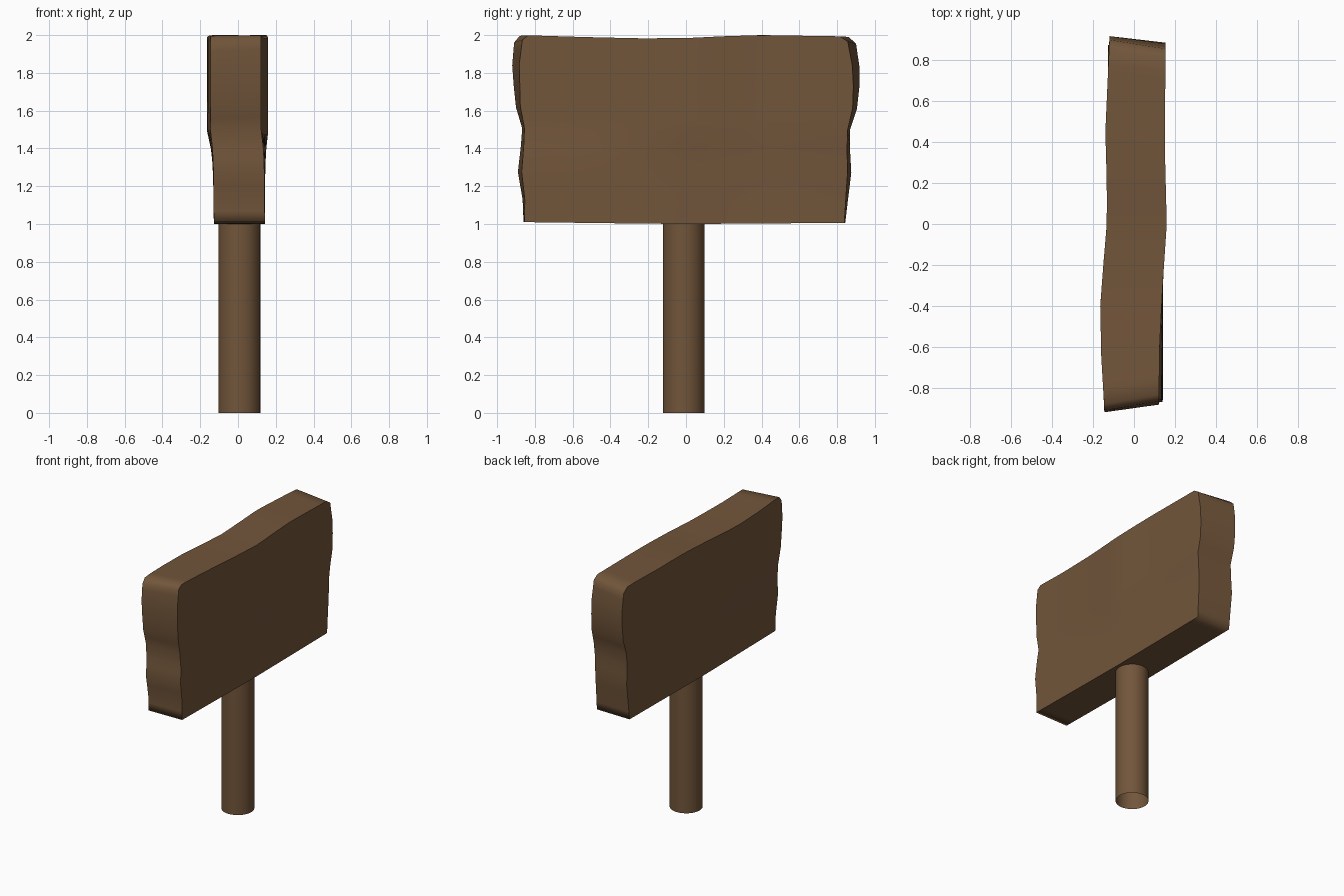
import bpy, bmesh, math

if "Cube" in bpy.data.objects:
    bpy.data.objects.remove(bpy.data.objects["Cube"])

wood = bpy.data.materials.new("brown wood")
wood.diffuse_color = (0.168, 0.092, 0.043, 1)
wood.use_nodes = True
wood.node_tree.nodes["Principled BSDF"].inputs["Base Color"].default_value = wood.diffuse_color


def interp(pts, t):
    if t <= pts[0][0]:
        return pts[0][1]
    for (a, p), (b, q) in zip(pts, pts[1:]):
        if t <= b:
            return p + (q - p) * (t - a) / (b - a)
    return pts[-1][1]


def finish(name, bm):
    me = bpy.data.meshes.new(name)
    bm.to_mesh(me)
    bm.free()
    me.materials.append(wood)
    ob = bpy.data.objects.new(name, me)
    bpy.context.collection.objects.link(ob)
    return ob


# Board: wavy profiles read along z (ends) and along y (faces, top, bottom)
left = [(1, -.86), (1.12, -.865), (1.27, -.89), (1.4, -.875), (1.5, -.867), (1.62, -.9),
        (1.74, -.912), (1.85, -.92), (1.975, -.91), (2, -.88)]
right = [(1, .843), (1.12, .857), (1.27, .875), (1.4, .868), (1.5, .868), (1.62, .905),
         (1.74, .918), (1.85, .918), (1.975, .9), (2, .86)]
end_skew = [(1, .005), (1.27, .02), (1.5, .012), (1.7, .03), (2, .045)]
top = [(-.91, 1.985), (-.87, 2), (-.55, 1.99), (-.25, 1.983), (0, 1.984), (.2, 1.994), (.4, 2), (.85, 1.993), (.9, 1.98)]
bottom = [(-.86, 1.01), (-.3, 1.003), (0, 1), (.84, 1.006)]
back_top = [(-.9, -.145), (-.65, -.16), (-.4, -.165), (-.2, -.15), (0, -.133), (.2, -.133), (.45, -.14), (.9, -.12)]
front_top = [(-.86, .122), (-.6, .125), (-.3, .14), (0, .16), (.4, .15), (.88, .155)]
lower_blend = [(1, 0), (1.25, .1), (1.38, .3), (1.5, 1), (2, 1)]

zs = [1, 1.06, 1.12, 1.2, 1.27, 1.34, 1.4, 1.5, 1.56, 1.62, 1.74, 1.85, 1.93, 1.975, 2]
N = 22
bm = bmesh.new()
sides = []
for s in (-1, 1):
    grid = []
    for z in zs:
        k = interp(end_skew, z) if s > 0 else 0
        y0, y1 = interp(left, z) + k, interp(right, z) - k
        row = []
        for i in range(N + 1):
            y = y0 + (y1 - y0) * i / N
            b = interp(lower_blend, z)
            low = -.128 if s < 0 else .142
            x = b * interp(front_top if s > 0 else back_top, y) + (1 - b) * low
            zz = interp(bottom, y) + (z - 1) * (interp(top, y) - interp(bottom, y))
            row.append(bm.verts.new((x, y, zz)))
        grid.append(row)
    sides.append(grid)
    for r, q in zip(grid, grid[1:]):
        for i in range(N):
            bm.faces.new((r[i], r[i + 1], q[i + 1], q[i]))


def border(g):
    return g[0] + [r[-1] for r in g[1:-1]] + g[-1][::-1] + [r[0] for r in g[-2:0:-1]]


# Rim joins both faces, with a sharp outline
b0, b1 = border(sides[0]), border(sides[1])
for i in range(len(b0)):
    j = (i + 1) % len(b0)
    f = bm.faces.new((b0[i], b0[j], b1[j], b1[i]))
    for e in f.edges:
        if any(v in (b0[i], b1[i]) for v in e.verts) and any(v in (b0[j], b1[j]) for v in e.verts):
            e.smooth = False
bmesh.ops.recalc_face_normals(bm, faces=bm.faces)
for f in bm.faces:
    f.smooth = True
finish("sign_board", bm)

# Post: round, open at the bottom
bm = bmesh.new()
bmesh.ops.create_cone(bm, cap_ends=False, segments=32, radius1=.111, radius2=.111, depth=1.03)
bmesh.ops.translate(bm, verts=bm.verts, vec=(.007, -.012, .515))
for f in bm.faces:
    f.smooth = True
finish("post", bm)
